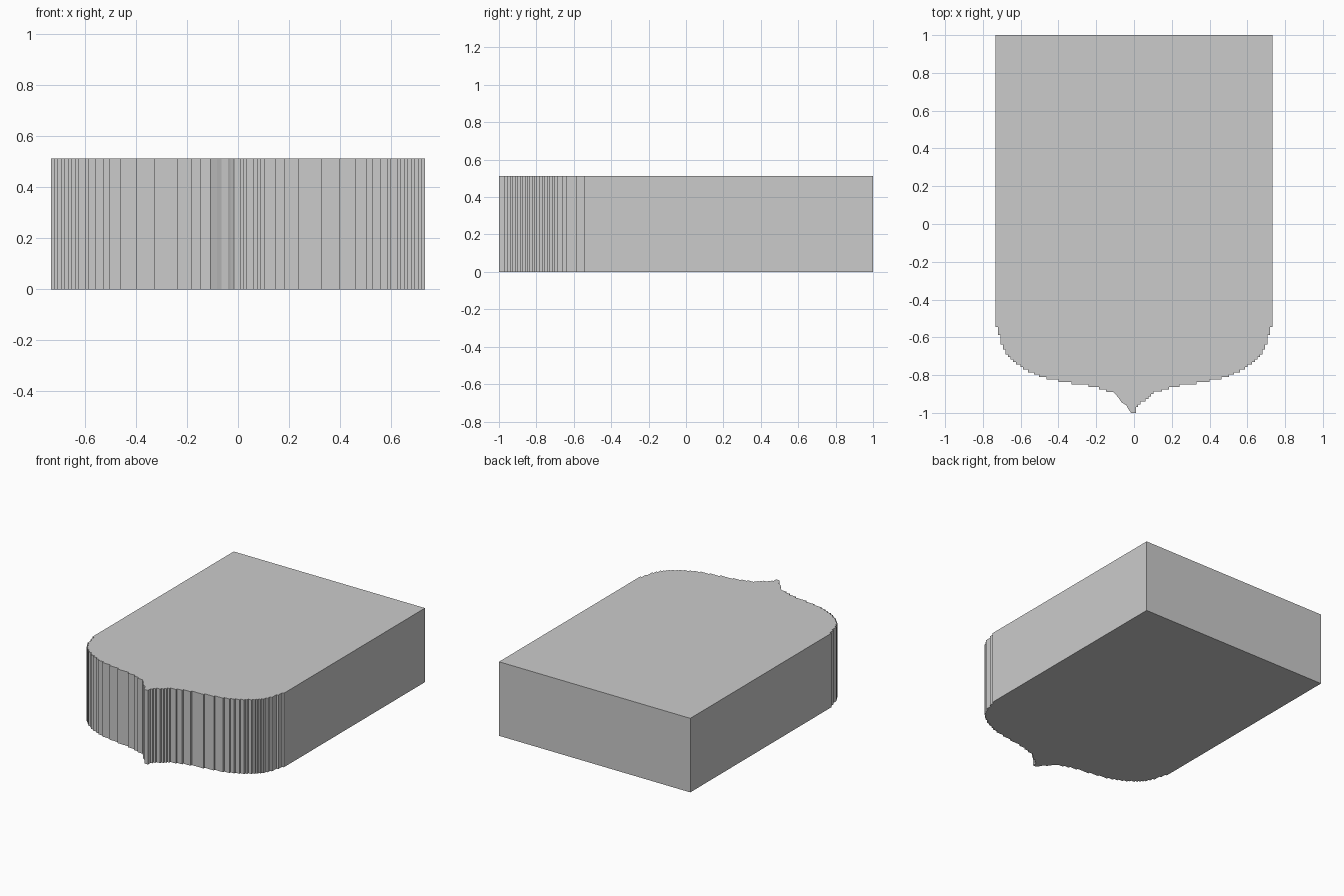
import bpy, bmesh

if "Cube" in bpy.data.objects:
    bpy.data.objects.remove(bpy.data.objects["Cube"])

HEIGHT = 0.513

# Stepped lower edge: (x of riser, y reached by that riser), outside to inside
steps = [(.733, -.545), (.72, -.587), (.707, -.638), (.693, -.664), (.68, -.69),
         (.666, -.704), (.653, -.717), (.64, -.73), (.625, -.744), (.60, -.758),
         (.587, -.771), (.56, -.785), (.53, -.798), (.503, -.811), (.463, -.824),
         (.40, -.836), (.33, -.849), (.24, -.862), (.185, -.875), (.147, -.888)]
# Right side of the tip is stepped, left side is sloped
tip_right = [(.104, -.90), (.09, -.914), (.077, -.927), (.062, -.94),
             (.035, -.955), (.022, -.97), (.01, -1.0)]
tip_left = [(-.015, -1.0), (-.03, -.98), (-.04, -.96), (-.065, -.945),
            (-.082, -.92), (-.108, -.89)]


def stairs(rows, y):
    pts = []
    for x, y_next in rows:
        pts += [(x, y), (x, y_next)]
        y = y_next
    return pts


# Closed outline, walked from the back right corner round the tip
right = stairs(steps + tip_right, 1.0)
left = [(-x, y) for x, y in reversed(stairs(steps, 1.0))]
outline = right + tip_left + left

# Shield slab: extrude the outline upward
bm = bmesh.new()
base = bm.faces.new([bm.verts.new((x, y, 0)) for x, y in outline])
top = bmesh.ops.extrude_face_region(bm, geom=[base], use_keep_orig=True)
bmesh.ops.translate(bm, vec=(0, 0, HEIGHT),
                    verts=[g for g in top["geom"] if isinstance(g, bmesh.types.BMVert)])
bmesh.ops.recalc_face_normals(bm, faces=bm.faces)
mesh = bpy.data.meshes.new("shield_slab")
bm.to_mesh(mesh)
bm.free()
bpy.context.collection.objects.link(bpy.data.objects.new("shield_slab", mesh))
